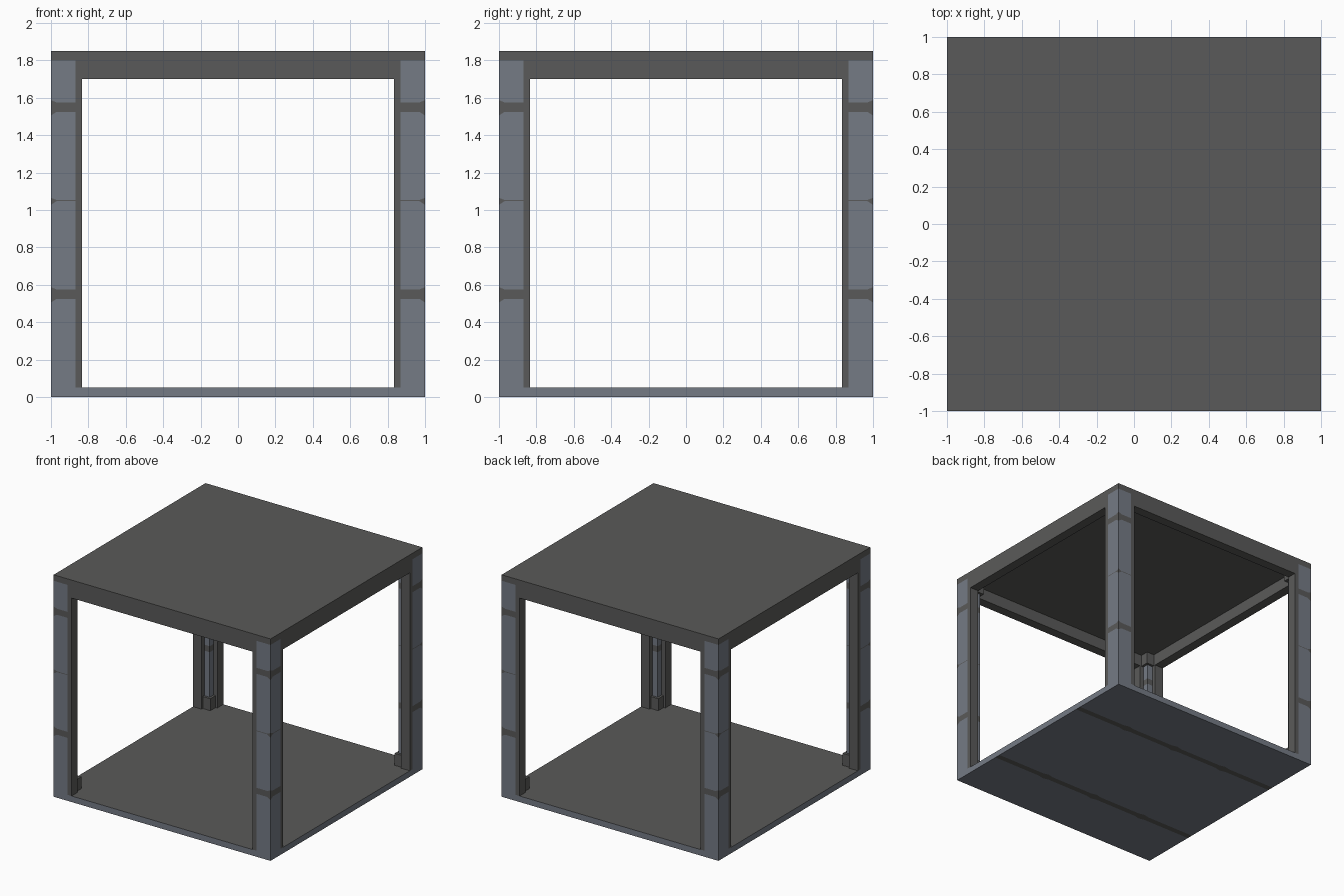
import bpy
import bmesh
from mathutils import Vector

if "Cube" in bpy.data.objects:
    bpy.data.objects.remove(bpy.data.objects["Cube"], do_unlink=True)


def make_material(name, colour):
    mat = bpy.data.materials.new(name)
    mat.use_nodes = True
    mat.diffuse_color = (*colour, 1)
    bsdf = next(n for n in mat.node_tree.nodes if n.type == 'BSDF_PRINCIPLED')
    bsdf.inputs["Base Color"].default_value = (*colour, 1)
    return mat


DARK = make_material("dark grey", (0.102, 0.102, 0.1))
BLUE = make_material("blue grey", (0.178, 0.198, 0.235))


def box_mesh(lo, hi):
    bm = bmesh.new()
    bmesh.ops.create_cube(bm, size=1)
    lo, hi = Vector(lo), Vector(hi)
    for v in bm.verts:
        v.co = (lo + hi) / 2 + v.co * (hi - lo)
    return bm


def finish(bm, name, mats):
    mesh = bpy.data.meshes.new(name)
    bmesh.ops.recalc_face_normals(bm, faces=bm.faces)
    bm.to_mesh(mesh)
    bm.free()
    for m in mats:
        mesh.materials.append(m)
    obj = bpy.data.objects.new(name, mesh)
    bpy.context.collection.objects.link(obj)
    return obj


def cut(bm, axis, positions):
    normal = Vector([float(i == axis) for i in range(3)])
    for p in positions:
        geom = bm.verts[:] + bm.edges[:] + bm.faces[:]
        bmesh.ops.bisect_plane(bm, geom=geom, plane_co=normal * p, plane_no=normal)


def corner_box(name, sx, sy, a, b):
    # box measured inward from one corner of the frame
    pts = [(sx * (1 - p[0]), sy * (1 - p[1]), p[2]) for p in (a, b)]
    lo = [min(c) for c in zip(*pts)]
    hi = [max(c) for c in zip(*pts)]
    return finish(box_mesh(lo, hi), name, [DARK])


FLOOR, EAVE, TOP = 0.05, 1.8, 1.85
POST, FLANGE, DEPTH, CAP, BEAM = 0.13, 0.165, 0.08, 0.15, 1.7
SEAMS = ((0.55, 0.025), (1.05, 0.003), (1.55, 0.025))

# floor slab: dark top, pale edges, two dark seams underneath
bm = box_mesh((-1, -1, 0), (1, 1, FLOOR))
knots = (-0.5, 0, 0.5)
cut(bm, 0, [k + d for k in knots for d in (-0.05, 0, 0.05)])
cut(bm, 1, [s * 0.5 + d for s in (-1, 1) for d in (-0.025, 0.025)])
for f in bm.faces:
    c = f.calc_center_median()
    under_seam = f.normal.z < -0.5 and abs(abs(c.y) - 0.5) < 0.02
    f.material_index = 0 if f.normal.z > 0.5 or under_seam else 1
for v in bm.verts:
    if min(abs(v.co.x - k) for k in knots) < 0.01 and abs(v.co.y) < 0.9:
        offset = abs(v.co.y) - 0.5
        v.co.y += (0.012 if offset * v.co.y > 0 else -0.012)
finish(bm, "floor_slab", [DARK, BLUE])

# roof slab
finish(box_mesh((-1, -1, EAVE), (1, 1, TOP)), "roof_slab", [DARK])

# beams under the roof edges
for s, side in ((-1, "near"), (1, "far")):
    lo, hi = sorted((s, s * (1 - DEPTH)))
    reach = 1 - POST
    finish(box_mesh((-reach, lo, BEAM), (reach, hi, EAVE)), side + "_beam_x", [DARK])
    finish(box_mesh((lo, -reach, BEAM), (hi, reach, EAVE)), side + "_beam_y", [DARK])

for sx, lr in ((-1, "right"), (1, "left")):
    for sy, fb in ((-1, "front"), (1, "back")):
        tag = fb + "_" + lr

        # corner post with seams that flare at the outer corner
        xs = sorted((sx, sx * (1 - POST)))
        ys = sorted((sy, sy * (1 - POST)))
        bm = box_mesh((xs[0], ys[0], FLOOR), (xs[1], ys[1], EAVE))
        cut(bm, 2, [z + d for z, h in SEAMS for d in (-h, h)])
        cut(bm, 0, [sx * 0.97])
        cut(bm, 1, [sy * 0.97])
        for f in bm.faces:
            z = f.calc_center_median().z
            f.material_index = int(not any(abs(z - s) < h for s, h in SEAMS))
        for v in bm.verts:
            if abs(v.co.x) > 0.99 and abs(v.co.y) > 0.99:
                for s, h in SEAMS:
                    if abs(v.co.z - s) < h + 0.002:
                        v.co.z += 0.012 if v.co.z > s else -0.02
                        break
        finish(bm, tag + "_post", [DARK, BLUE])

        # dark flanges beside the post
        corner_box(tag + "_flange_x", sx, sy, (POST, 0, FLOOR), (FLANGE, DEPTH, BEAM))
        corner_box(tag + "_flange_y", sx, sy, (0, POST, FLOOR), (DEPTH, FLANGE, BEAM))

        # inner blocks at the foot and head of the post
        for z, end in ((FLOOR, "foot"), (BEAM, "head")):
            corner_box(tag + "_" + end + "_block", sx, sy,
                       (DEPTH, DEPTH, z), (CAP, CAP, z + 0.1))
